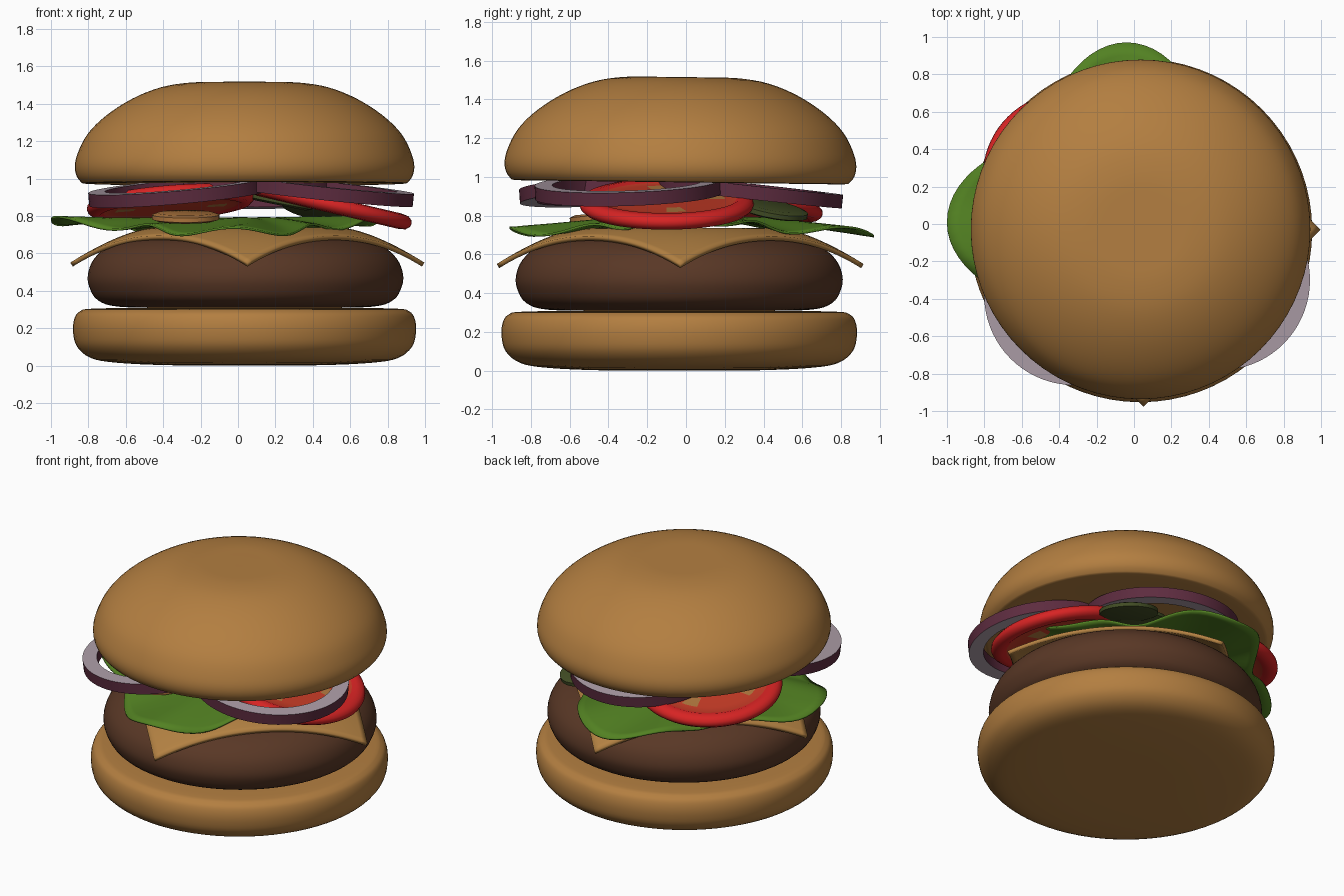
import bpy, bmesh, math
from mathutils import Vector, Matrix

if "Cube" in bpy.data.objects:
    bpy.data.objects.remove(bpy.data.objects["Cube"])


def mat(name, r, g, b):
    m = bpy.data.materials.new(name)
    m.diffuse_color = (r, g, b, 1)
    m.use_nodes = True
    m.node_tree.nodes["Principled BSDF"].inputs["Base Color"].default_value = m.diffuse_color
    return m


BUN = mat("bun_tan", 0.45, 0.21, 0.052)
CHEESE = mat("cheese_gold", 0.45, 0.22, 0.055)
MEAT = mat("meat_brown", 0.10, 0.039, 0.019)
GREEN = mat("lettuce_green", 0.085, 0.22, 0.016)
RED = mat("tomato_skin_red", 0.68, 0.017, 0.017)
FLESH = mat("tomato_flesh", 0.58, 0.045, 0.02)
SEED = mat("seed_tan", 0.45, 0.19, 0.05)
SKIN = mat("onion_purple", 0.11, 0.025, 0.05)
PALE = mat("onion_pale", 0.42, 0.34, 0.39)
PICKLE = mat("pickle_green", 0.055, 0.075, 0.018)


def finish(name, bm, mats, angle=40):
    me = bpy.data.meshes.new(name)
    bm.to_mesh(me)
    bm.free()
    ob = bpy.data.objects.new(name, me)
    bpy.context.collection.objects.link(ob)
    for m in mats:
        me.materials.append(m)
    bpy.ops.object.select_all(action='DESELECT')
    ob.select_set(True)
    bpy.context.view_layer.objects.active = ob
    bpy.ops.object.shade_smooth_by_angle(angle=math.radians(angle))
    return ob


def smooth_path(pts, n=4):
    """Catmull-Rom curve through the profile points."""
    p = [Vector(a) for a in pts]
    p = [p[0]] + p + [p[-1]]
    out = []
    for i in range(1, len(p) - 2):
        a, b, c, d = p[i - 1:i + 3]
        for k in range(n):
            t = k / n
            out.append(0.5 * (2 * b + (c - a) * t + (2 * a - 5 * b + 4 * c - d) * t * t
                              + (3 * b - a - 3 * c + d) * t ** 3))
    return out + [p[-1]]


def lathe(name, profile, mats, loc, tilt_to=(1, 0), tilt=0.0, closed=False, rule=None, seg=72, angle=40):
    """Spin a profile about z, tip it down towards a direction, then place it."""
    bm = bmesh.new()
    rows = [[bm.verts.new((r * math.cos(2 * math.pi * j / seg), r * math.sin(2 * math.pi * j / seg), z))
             for j in range(seg)] for r, z in profile]
    n = len(rows)
    for i in range(n if closed else n - 1):
        a, b = rows[i], rows[(i + 1) % n]
        for j in range(seg):
            k = (j + 1) % seg
            f = bm.faces.new((a[j], a[k], b[k], b[j]))
            f.material_index = rule(i, j) if rule else 0
    bmesh.ops.remove_doubles(bm, verts=bm.verts, dist=1e-4)
    bmesh.ops.recalc_face_normals(bm, faces=bm.faces)
    axis = Vector((0, 0, 1)).cross(Vector((*tilt_to, 0)))
    bm.transform(Matrix.Translation(loc) @ Matrix.Rotation(tilt, 4, axis))
    return finish(name, bm, mats, angle)


def sheet(name, loc, grid, thick, m):
    """Solid sheet from rows of points."""
    bm = bmesh.new()
    top = [[bm.verts.new(Vector(p) + Vector(loc)) for p in row] for row in grid]
    for a, b in zip(top, top[1:]):
        for j in range(len(a) - 1):
            bm.faces.new((a[j], a[j + 1], b[j + 1], b[j]))
    bmesh.ops.remove_doubles(bm, verts=bm.verts, dist=1e-4)
    bmesh.ops.recalc_face_normals(bm, faces=bm.faces)
    ob = finish(name, bm, [m])
    mod = ob.modifiers.new("thickness", 'SOLIDIFY')
    mod.thickness = thick
    mod.offset = 0
    return ob


# buns and patty
lathe("bottom_bun", smooth_path([(0, 0), (0.4, 0.002), (0.68, 0.015), (0.82, 0.04), (0.895, 0.1), (0.917, 0.18),
                                 (0.91, 0.25), (0.88, 0.29), (0.8, 0.305), (0.4, 0.31), (0, 0.31)]),
      [BUN], (0.035, -0.035, 0), angle=60)
lathe("patty", smooth_path([(0, 0.31), (0.4, 0.31), (0.68, 0.315), (0.79, 0.35), (0.835, 0.42), (0.842, 0.49),
                            (0.81, 0.57), (0.73, 0.64), (0.6, 0.68), (0.3, 0.69), (0, 0.69)]),
      [MEAT], (0.04, -0.035, 0), angle=60)
lathe("top_bun", smooth_path([(0, 0), (0.5, 0), (0.82, -0.005), (0.88, 0.01), (0.907, 0.07), (0.895, 0.15),
                              (0.84, 0.26), (0.74, 0.36), (0.6, 0.45), (0.45, 0.51), (0.3, 0.535), (0.15, 0.538),
                              (0, 0.538)]),
      [BUN], (0.035, -0.03, 0.977), (0, 1), 0.013, angle=60)

# cheese: square slice turned by 45 degrees, corners drooping
N, D = 40, 0.94
cheese = []
for i in range(N + 1):
    row = []
    for j in range(N + 1):
        u, v = 2 * i / N - 1, 2 * j / N - 1
        x, y = (u - v) * D / 2, (u + v) * D / 2
        t = max(0, (math.hypot(x, y) - 0.5) / 0.44)
        row.append((x, y, 0.725 - 0.185 * t ** 1.5))
    cheese.append(row)
sheet("cheese", (0.05, -0.03, 0), cheese, 0.025, CHEESE)

# lettuce: blunt four-cornered wavy leaf
leaf = []
for i in range(15):
    row = []
    for j in range(121):
        a = 2 * math.pi * j / 120
        edge = 0.83 + 0.13 * math.cos(4 * a) - 0.17 * max(0, math.cos(a)) ** 4 \
            - 0.04 * max(0, -math.sin(a)) ** 4
        s = i / 14
        r = edge * s
        droop = 0.07 * abs(math.sin(a)) * max(0, s - 0.4) / 0.6
        z = 0.785 - droop + 0.022 * s * s * math.sin(9 * a + 3 * s)
        row.append((r * math.cos(a), r * math.sin(a), z))
    leaf.append(row)
sheet("lettuce", (-0.04, 0.01, 0), leaf, 0.012, GREEN)

# tomato slices: red skin, flesh centre, seed pockets
half = [(0, 0.03), (0.12, 0.03), (0.2, 0.028), (0.3, 0.028), (0.36, 0.03), (0.385, 0.042), (0.425, 0.036),
        (0.445, 0.018)]
tomato = half + [(0.45, 0)] + [(r, -z) for r, z in reversed(half)]
last = len(tomato) - 2


def tomato_rule(i, j):
    k = min(i, last - i)
    if k >= 4:
        return 0
    return 2 if k == 2 and j % 18 < 4 else 1


for name, loc, to, tilt in (("tomato_right", (0.49, -0.1, 0.86), (1, 0), 0.23),
                            ("tomato_back_left", (-0.36, 0.26, 0.87), (-0.5, 0.87), 0.16)):
    lathe(name, tomato, [RED, FLESH, SEED], loc, to, tilt, rule=tomato_rule)

# onion rings: purple walls, pale cut faces
ring = [(0.48, -0.035), (0.48, 0.035), (0.39, 0.035), (0.39, -0.035)]
for name, loc, to, tilt in (("onion_right", (0.46, -0.3, 0.935), (0.95, -0.3), 0.11),
                            ("onion_front_left", (-0.32, -0.38, 0.93), (-0.8, -0.6), 0.11),
                            ("onion_back", (0.06, 0.33, 0.925), (0.1, 0.99), 0.11)):
    lathe(name, ring, [SKIN, PALE], loc, to, tilt, closed=True, rule=lambda i, j: i % 2)

# pickle slices and one tan slice
disc = [(0, 0.022), (0.15, 0.022), (0.18, 0.012), (0.18, -0.012), (0.15, -0.022), (0, -0.022)]
for name, m, loc, to, tilt in (("pickle_back", PICKLE, (0.42, 0.45, 0.83), (0.7, 0.7), 0.25),
                               ("pickle_middle", PICKLE, (0.22, 0.3, 0.88), (1, 0), 0.2),
                               ("tan_slice", SEED, (-0.28, -0.42, 0.795), (0, -1), 0.1)):
    lathe(name, disc, [m], loc, to, tilt, seg=40)
